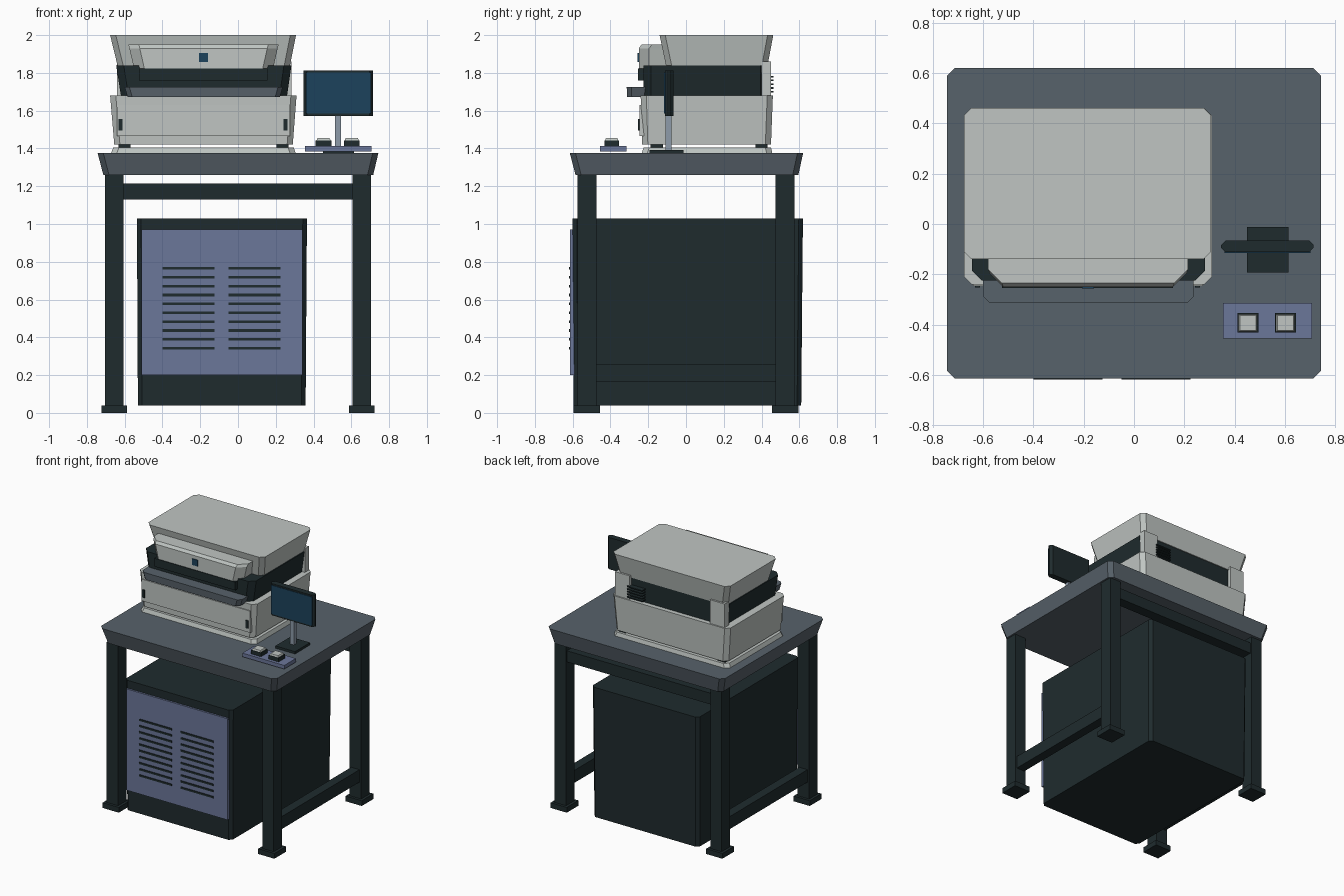
import bpy, bmesh

cube = bpy.data.objects.get("Cube")
if cube:
    bpy.data.objects.remove(cube, do_unlink=True)


def material(name, r, g, b):
    m = bpy.data.materials.new(name)
    m.use_nodes = True
    col = tuple((c / 255) ** 2.2 for c in (r, g, b)) + (1,)
    m.diffuse_color = col
    m.node_tree.nodes["Principled BSDF"].inputs["Base Color"].default_value = col
    return m


DARK = material("charcoal", 36, 47, 49)
SLATE = material("slate grey", 88, 98, 106)
WHITE = material("warm white", 190, 196, 193)
BLUE = material("dusty blue", 107, 118, 152)
SCREEN = material("screen blue", 34, 68, 92)
STEEL = material("steel grey", 140, 154, 168)


def outline(rect, front, back):
    """Rectangle with cut corners, seen from above."""
    x0, x1, y0, y1 = rect
    pts = []
    for x, y, sx, sy, c in ((x0, y0, 1, 1, front), (x1, y0, -1, 1, front),
                            (x1, y1, -1, -1, back), (x0, y1, 1, -1, back)):
        if c == 0:
            pts.append((x, y))
        else:
            pair = [(x, y + sy * c), (x + sx * c, y)]
            pts += pair if sx == sy else pair[::-1]
    return pts


def block(name, mat, rect, z0, z1, cut=(0, 0), foot=None):
    """Upright block; foot is the bottom rectangle when the sides taper."""
    bm = bmesh.new()
    low = [bm.verts.new((x, y, z0)) for x, y in outline(foot or rect, *cut)]
    high = [bm.verts.new((x, y, z1)) for x, y in outline(rect, *cut)]
    bm.faces.new(low[::-1])
    bm.faces.new(high)
    n = len(low)
    for i in range(n):
        j = (i + 1) % n
        bm.faces.new((low[i], low[j], high[j], high[i]))
    bmesh.ops.recalc_face_normals(bm, faces=bm.faces)
    mesh = bpy.data.meshes.new(name)
    bm.to_mesh(mesh)
    bm.free()
    mesh.materials.append(mat)
    ob = bpy.data.objects.new(name, mesh)
    bpy.context.collection.objects.link(ob)
    return ob


# Table
block("table_top", SLATE, (-.743, .743, -.615, .62), 1.26, 1.375, (.03, .03),
      (-.713, .716, -.585, .595))
for sx, side in ((1, "left"), (-1, "right")):
    for sy, end in ((1, "back"), (-1, "front")):
        x, y = sx * .655, sy * .525
        block(f"{end}_{side}_leg", DARK, (x - .048, x + .048, y - .05, y + .05), .04, 1.26)
        block(f"{end}_{side}_foot", DARK, (x - .068, x + .068, y - .07, y + .07), 0, .04)
    x = sx * .655
    block(f"{side}_rail", DARK, (x - .035, x + .035, -.475, .475), .165, .26)
block("back_beam", DARK, (-.607, .607, .485, .565), 1.13, 1.215)

# Cabinet with slotted front panel
block("cabinet", DARK, (-.535, .365, -.6, .619), .04, 1.03, (.022, .022),
      (-.53, .358, -.595, .61))
block("cabinet_panel", BLUE, (-.51, .342, -.614, -.59), .2, .97)
for row in range(10):
    z = .342 + row * .047
    for x in (-.4, -.05):
        block("cabinet_slot", DARK, (x, x + .275, -.619, -.612), z - .007, z + .007)

# Machine base and lower body
block("machine_base", WHITE, (-.66, .295, -.225, .45), 1.375, 1.405, (.03, .03),
      (-.672, .305, -.235, .457))
for x in (-.6, .235):
    for y in (-.155, .4):
        block("machine_foot", DARK, (x - .032, x + .032, y - .032, y + .032), 1.4, 1.425)
block("lower_body", WHITE, (-.677, .31, -.24, .46), 1.42, 1.68, (.03, .03),
      (-.655, .29, -.232, .45))
block("lower_front_panel", WHITE, (-.64, .275, -.246, -.2), 1.465, 1.63)
for x in (-.622, .252):
    block("front_latch", DARK, (x - .01, x + .01, -.253, -.24), 1.495, 1.555)

# Dark middle section, rear supports and rear vents
block("middle_body", DARK, (-.645, .283, -.225, .425), 1.68, 1.84, (.04, .03),
      (-.62, .26, -.225, .425))
for x in (-.64, .16):
    block("rear_support", WHITE, (x, x + .122, .4, .45), 1.67, 1.86)
for row in range(5):
    z = 1.7 + row * .02
    block("rear_vent_slot", DARK, (.045, .175, .42, .462), z - .004, z + .004)

# Lid, its front housing, the mouth below and the output tray
block("lid", WHITE, (-.677, .307, -.14, .462), 1.84, 2, (.03, .03),
      (-.638, .275, -.106, .432))
block("front_housing", WHITE, (-.58, .215, -.235, -.1), 1.93, 1.95, (.055, 0),
      (-.575, .21, -.25, -.1))
block("front_housing_lower", WHITE, (-.575, .21, -.25, -.1), 1.82, 1.93, (.055, 0),
      (-.55, .185, -.25, -.1))
block("indicator", SCREEN, (-.207, -.16, -.256, -.248), 1.857, 1.904)
block("output_mouth", DARK, (-.525, .155, -.255, -.2), 1.76, 1.822)
block("output_tray", SLATE, (-.6, .237, -.314, -.2), 1.672, 1.725, (.025, 0),
      (-.585, .222, -.312, -.2))

# Monitor
block("monitor_base", DARK, (.45, .615, -.193, -.012), 1.375, 1.393)
block("monitor_post", STEEL, (.514, .546, -.108, -.076), 1.39, 1.6)
block("monitor_frame", DARK, (.346, .715, -.112, -.066), 1.572, 1.813, (.018, .018))
block("monitor_screen", SCREEN, (.36, .703, -.116, -.108), 1.584, 1.802)

# Control pad with two buttons
block("control_pad", BLUE, (.355, .708, -.455, -.315), 1.385, 1.413)
for x in (.453, .602):
    block("button_base", DARK, (x - .042, x + .042, -.431, -.355), 1.413, 1.443)
    block("button_cap", WHITE, (x - .032, x + .032, -.424, -.363), 1.443, 1.455,
          (0, 0), (x - .037, x + .037, -.428, -.359))
